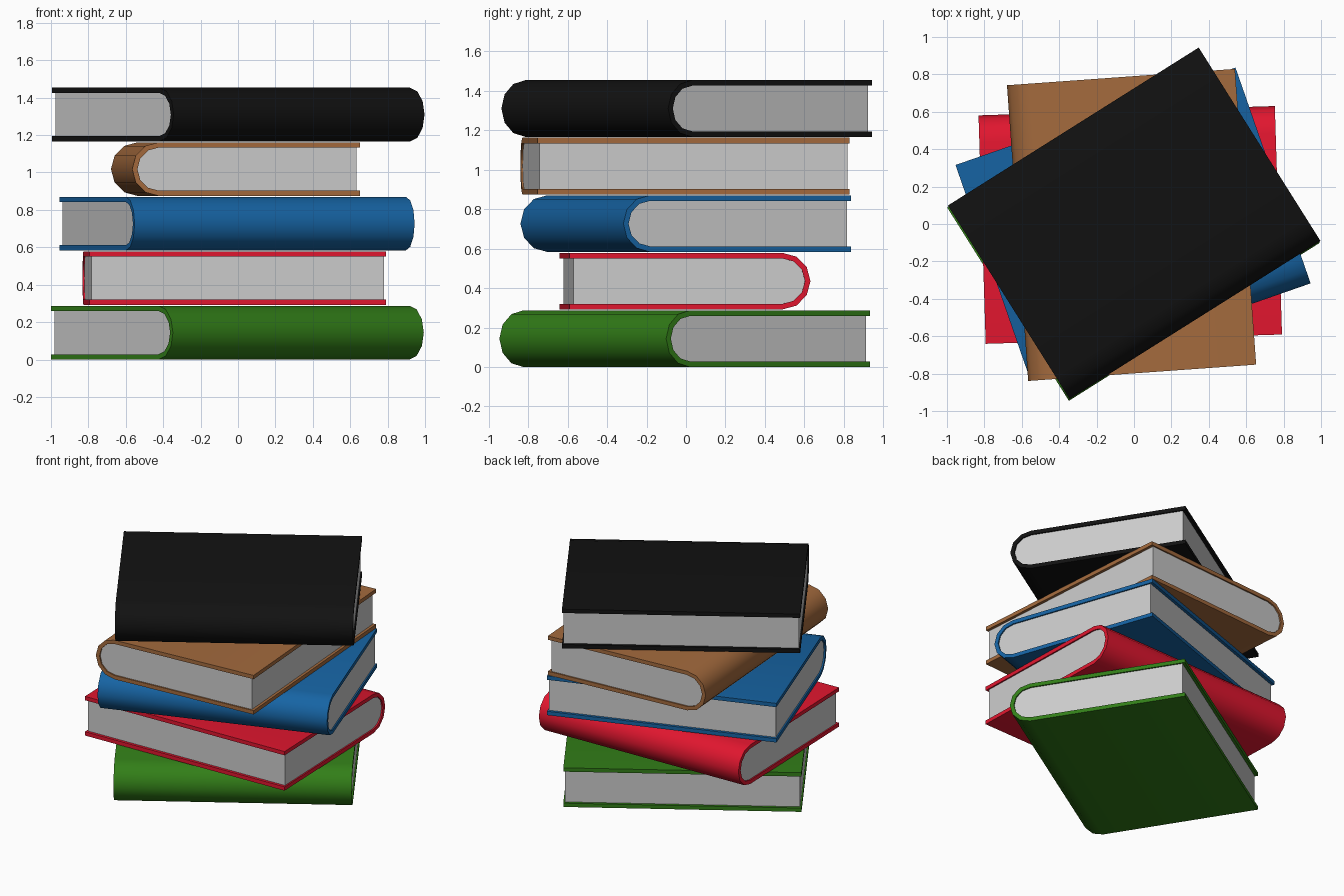
import bpy, bmesh
from math import sin, cos, pi, radians

if "Cube" in bpy.data.objects:
    bpy.data.objects.remove(bpy.data.objects["Cube"])

LENGTH, WIDTH, THICK = 1.585, 1.222, 0.287   # along the spine, across, height
BOARD = 0.028                                # cover thickness
PITCH = 0.2915                               # vertical spacing of the stack
SEGS = 6                                     # facets round the spine


def arc(radius):
    """Half circle in (y, z) bulging towards -y, from bottom to top."""
    cy = -WIDTH / 2 + THICK / 2
    return [(cy - radius * sin(pi * i / SEGS), THICK / 2 - radius * cos(pi * i / SEGS))
            for i in range(SEGS + 1)]


def extrude(name, profile, length, cap_quads=None, material=None):
    """Sweep a closed (y, z) profile along x; end caps may be split into quads."""
    bm = bmesh.new()
    n = len(profile)
    a, b = ([bm.verts.new((s * length / 2, y, z)) for y, z in profile] for s in (-1, 1))
    for i in range(n):
        j = (i + 1) % n
        bm.faces.new((a[i], a[j], b[j], b[i]))
    for ring in (a, b):
        for quad in cap_quads or [range(n)]:
            bm.faces.new([ring[i] for i in quad])
    bmesh.ops.recalc_face_normals(bm, faces=bm.faces)
    mesh = bpy.data.meshes.new(name)
    bm.to_mesh(mesh)
    bm.free()
    obj = bpy.data.objects.new(name, mesh)
    bpy.context.collection.objects.link(obj)
    if material:
        mesh.materials.append(material)
    bpy.ops.object.select_all(action='DESELECT')
    obj.select_set(True)
    bpy.context.view_layer.objects.active = obj
    bpy.ops.object.shade_smooth_by_angle(angle=radians(40))
    return obj


def book(colour, rgb, x, y, level, angle):
    mat = bpy.data.materials.new(colour + "_cover")
    mat.diffuse_color = (*rgb, 1)
    mat.use_nodes = True
    mat.node_tree.nodes["Principled BSDF"].inputs["Base Color"].default_value = mat.diffuse_color
    edge = WIDTH / 2
    # cover: U-shaped strip with a round spine
    outer = [(edge, 0)] + arc(THICK / 2) + [(edge, THICK)]
    inner = [(edge, BOARD)] + arc(THICK / 2 - BOARD) + [(edge, THICK - BOARD)]
    m = len(outer)
    quads = [(i, i + 1, 2 * m - 2 - i, 2 * m - 1 - i) for i in range(m - 1)]
    cover = extrude(colour + "_cover", outer + inner[::-1], LENGTH, quads, mat)
    # pages: block filling the cover, set back from the open edges
    fore = edge - 0.02
    block = [(fore, BOARD)] + arc(THICK / 2 - BOARD) + [(fore, THICK - BOARD)]
    pages = extrude(colour + "_pages", block, LENGTH - 0.02)
    for part in (cover, pages):
        part.location = (x, y, level * PITCH)
        part.rotation_euler.z = radians(angle)


# the stack, bottom to top
book("green", (0.032, 0.21, 0.009), -0.003, -0.006, 0, 32.2)
book("red", (0.75, 0.008, 0.028), -0.02, -0.005, 1, 181.8)
book("blue", (0.008, 0.127, 0.37), -0.005, -0.001, 2, 19.2)
book("brown", (0.37, 0.145, 0.047), -0.013, -0.005, 3, -85.9)
book("black", (0.006, 0.006, 0.006), 0.001, 0.004, 4, 32.2)
